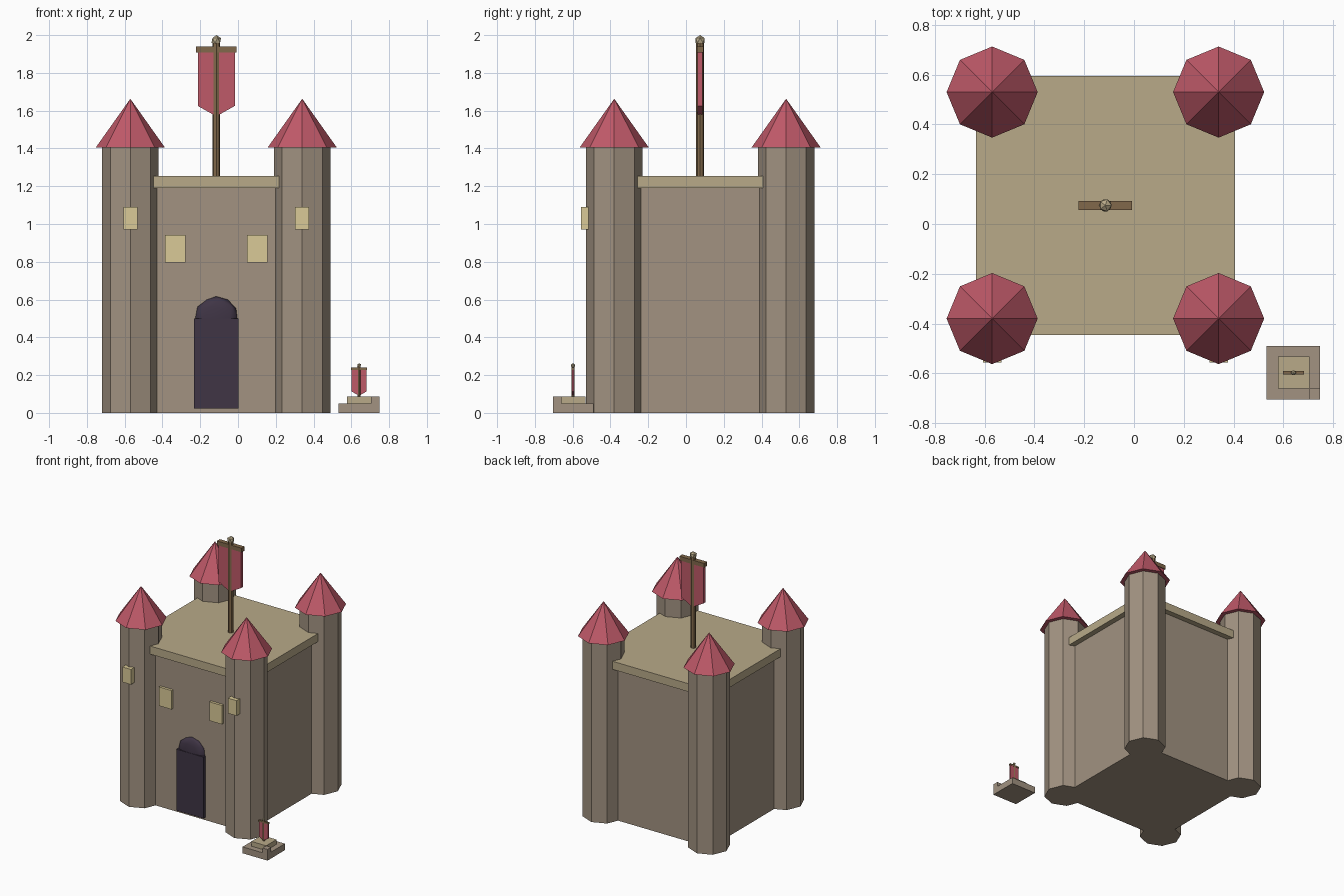
import bpy, bmesh, math

if "Cube" in bpy.data.objects:
    bpy.data.objects.remove(bpy.data.objects["Cube"])

CX, CY = -0.115, 0.075     # keep centre
T = 0.455                  # tower offset from keep centre


def material(name, rgb):
    m = bpy.data.materials.new(name)
    m.diffuse_color = (*rgb, 1)
    m.use_nodes = True
    m.node_tree.nodes["Principled BSDF"].inputs["Base Color"].default_value = m.diffuse_color
    return m


STONE = material("stone", (0.36, 0.29, 0.22))
SAND = material("sandstone", (0.48, 0.40, 0.25))
RED = material("red", (0.52, 0.10, 0.14))
WOOD = material("wood", (0.22, 0.14, 0.07))
GLOW = material("window_glow", (0.70, 0.59, 0.31))
DARK = material("dark_wood", (0.05, 0.035, 0.06))


def finish(name, bm, mat):
    bmesh.ops.recalc_face_normals(bm, faces=bm.faces)
    me = bpy.data.meshes.new(name)
    bm.to_mesh(me)
    bm.free()
    me.materials.append(mat)
    ob = bpy.data.objects.new(name, me)
    bpy.context.collection.objects.link(ob)
    return ob


def box(name, x, y, z, mat):
    """Box from (min, max) pairs."""
    bm = bmesh.new()
    bmesh.ops.create_cube(bm, size=1)
    for v in bm.verts:
        for i, (lo, hi) in enumerate((x, y, z)):
            v.co[i] = lo if v.co[i] < 0 else hi
    return finish(name, bm, mat)


def cone(name, x, y, z0, z1, r0, r1, mat, sides=8):
    bm = bmesh.new()
    bmesh.ops.create_cone(bm, cap_ends=True, segments=sides,
                          radius1=r0, radius2=r1, depth=z1 - z0)
    bmesh.ops.translate(bm, verts=bm.verts, vec=(x, y, (z0 + z1) / 2))
    return finish(name, bm, mat)


def ball(name, loc, size, mat, level=1):
    bm = bmesh.new()
    bmesh.ops.create_icosphere(bm, subdivisions=level, radius=1)
    bmesh.ops.scale(bm, verts=bm.verts, vec=size)
    bmesh.ops.translate(bm, verts=bm.verts, vec=loc)
    return finish(name, bm, mat)


def banner(prefix, x, y, bottom, top, s):
    """Pole with finial, crossbar and pointed cloth, measured from the top."""
    cone(prefix + "_pole", x, y, bottom, top - 0.04 * s, 0.021 * s, 0.021 * s, WOOD)
    ball(prefix + "_finial", (x, y, top - 0.028 * s), (0.028 * s,) * 3, SAND)
    box(prefix + "_crossbar", (x - 0.107 * s, x + 0.107 * s),
        (y - 0.018 * s, y + 0.018 * s), (top - 0.092 * s, top - 0.06 * s), WOOD)
    w = 0.098 * s
    bm = bmesh.new()
    pts = [(-w, -0.085 * s), (-w, -0.375 * s), (0, -0.43 * s),
           (w, -0.375 * s), (w, -0.085 * s)]
    f = bm.faces.new([bm.verts.new((x + a, y - 0.013 * s, top + b)) for a, b in pts])
    ext = bmesh.ops.extrude_face_region(bm, geom=[f])["geom"]
    bmesh.ops.translate(bm, vec=(0, 0.026 * s, 0),
                        verts=[e for e in ext if isinstance(e, bmesh.types.BMVert)])
    finish(prefix + "_cloth", bm, RED)


# Keep body and roof slab
B, S = 0.477, 0.52
box("keep_body", (CX - B, CX + B), (CY - B, CY + B), (0, 1.19), STONE)
box("keep_roof", (CX - S, CX + S), (CY - S, CY + S), (1.19, 1.253), SAND)
front = CY - B

# Corner towers with pointed roofs
for sx, side in ((-1, "left"), (1, "right")):
    for sy, end in ((-1, "front"), (1, "back")):
        x, y = CX + sx * T, CY + sy * T
        cone(f"{end}_{side}_tower", x, y, 0, 1.405, 0.15, 0.15, STONE)
        cone(f"{end}_{side}_tower_roof", x, y, 1.405, 1.663, 0.183, 0, RED)
    # Windows on the front tower and the keep wall
    x = CX + sx * T
    box(f"{side}_tower_window", (x - 0.037, x + 0.037), (-0.557, -0.515),
        (0.972, 1.09), GLOW)
    x = CX + sx * 0.217
    box(f"{side}_keep_window", (x - 0.054, x + 0.054), (front - 0.02, front + 0.02),
        (0.795, 0.942), GLOW)

# Door with rounded top
box("door", (CX - 0.117, CX + 0.117), (front - 0.025, front + 0.02), (0.022, 0.5), DARK)
arch = ball("door_arch", (CX, front, 0.5), (0.117, 0.024, 0.117), DARK, 2)
arch.data.shade_smooth()

# Roof banner
banner("roof_banner", CX, CY, 1.24, 2.0, 1.0)

# Small plinth beside the keep, with one corner block and its own banner
box("plinth_base", (0.533, 0.748), (-0.705, -0.49), (0, 0.05), STONE)
box("plinth_step", (0.578, 0.705), (-0.66, -0.533), (0.05, 0.087), SAND)
box("plinth_corner_block", (0.705, 0.748), (-0.705, -0.66), (0.05, 0.087), STONE)
banner("plinth_banner", 0.641, -0.598, 0.08, 0.263, 0.4)
